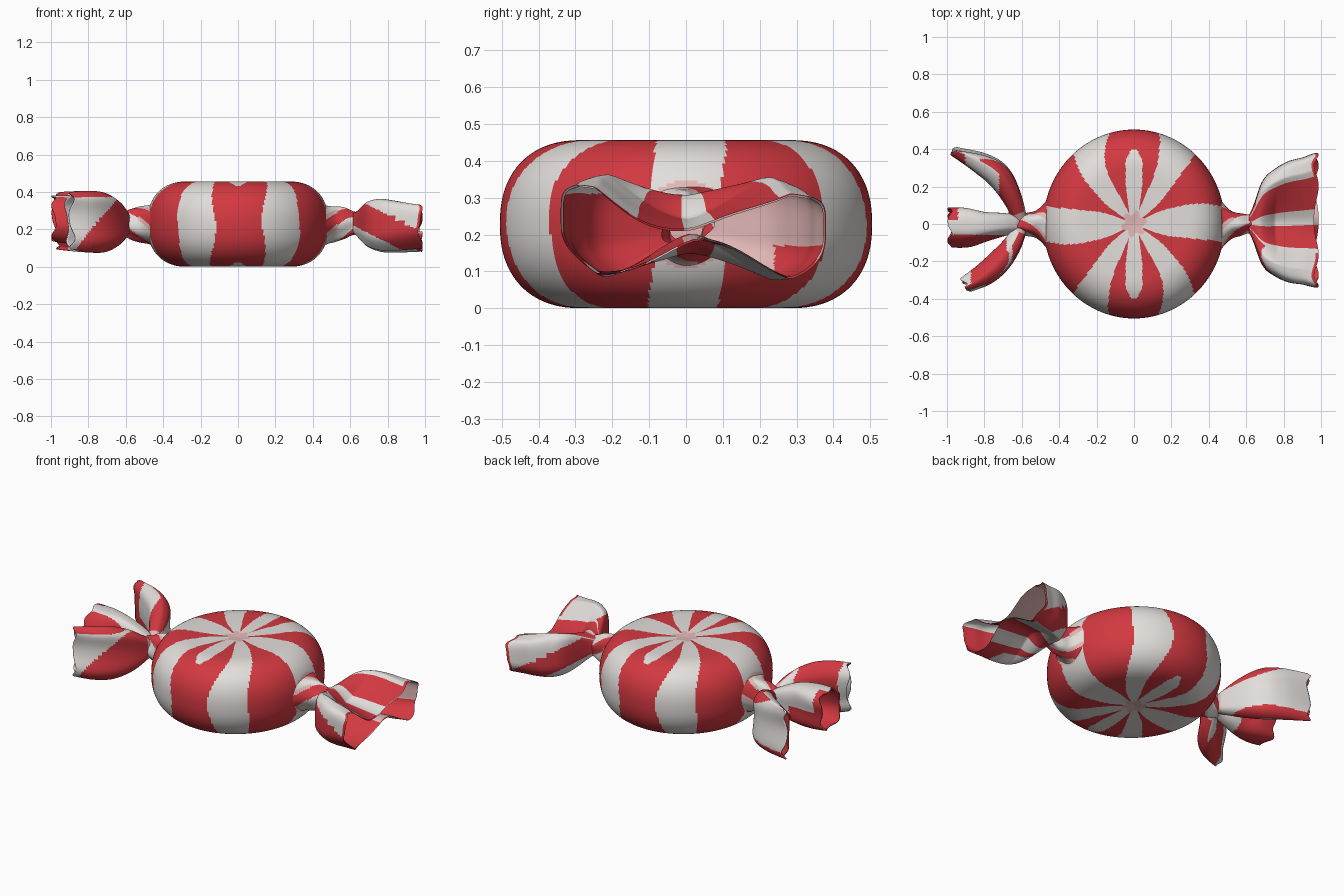
import bpy, bmesh
from math import sin, cos, pi, atan2, degrees, hypot, copysign
from mathutils import Vector

cube = bpy.data.objects.get("Cube")
if cube:
    bpy.data.objects.remove(cube, do_unlink=True)


def material(name, rgb):
    m = bpy.data.materials.new(name)
    m.use_nodes = True
    m.diffuse_color = (*rgb, 1)
    m.node_tree.nodes["Principled BSDF"].inputs["Base Color"].default_value = (*rgb, 1)
    return m


MATS = [material("candy red", (0.65, 0.04, 0.052)),
        material("candy white", (0.76, 0.73, 0.71)),
        material("blended pink", (0.76, 0.48, 0.47))]
RED, WHITE, PINK = range(3)
MID = 0.228


def ramp(u, vals):
    """Smooth curve through evenly spaced values."""
    n = len(vals) - 1
    i = min(int(u * n), n - 1)
    t = u * n - i
    a, b, c, d = (vals[min(max(k, 0), n)] for k in range(i - 1, i + 3))
    return b + t * (c - a + t * (2 * a - 5 * b + 4 * c - d + t * (3 * (b - c) + d - a))) / 2


def spow(x, p):
    return copysign(abs(x) ** p, x)


def loft(name, rows, cols, point, colour, thickness=0):
    """Closed rings joined into a tube, coloured by a rule."""
    bm = bmesh.new()
    rings = [[bm.verts.new(point(r / rows, c / cols)) for c in range(cols)]
             for r in range(rows + 1)]
    for r in range(rows):
        for c in range(cols):
            d = (c + 1) % cols
            f = bm.faces.new((rings[r][c], rings[r][d], rings[r + 1][d], rings[r + 1][c]))
            f.material_index = colour((r + .5) / rows, (c + .5) / cols, f.calc_center_median())
            f.smooth = True
    bmesh.ops.remove_doubles(bm, verts=bm.verts, dist=1e-5)
    bmesh.ops.recalc_face_normals(bm, faces=bm.faces)
    me = bpy.data.meshes.new(name)
    bm.to_mesh(me)
    bm.free()
    for m in MATS:
        me.materials.append(m)
    ob = bpy.data.objects.new(name, me)
    bpy.context.collection.objects.link(ob)
    if thickness:
        mod = ob.modifiers.new("paper", 'SOLIDIFY')
        mod.thickness = thickness
        mod.offset = 0
    return ob


# Round candy body: flat dimpled faces and a bulging rim
def body_point(u, v):
    t = abs(2 * u - 1)
    side = copysign(1, u - .5)
    if t > .5:
        r = .28 * (1 - t) * 2
        z = MID - .01 * max(0, 1 - r / .2) ** 2
    else:
        a = t * pi
        r = .28 + .22 * cos(a) ** .87
        z = MID * sin(a) ** .87
    ang = 2 * pi * v
    return Vector((r * .97 * cos(ang), r * 1.01 * sin(ang), MID + side * z))


def body_colour(u, v, p):
    t = 1 - abs(2 * u - 1)
    r = hypot(p.x, p.y)
    if t < .5 and r < .06 + .012 * sin(12 * pi * v) or hypot(p.y, p.z - MID) < .12:
        return PINK
    swirl = 9 * (MID - p.z) + 1.5 * sin(14 * (p.z - MID)) - .5
    ang = (degrees(atan2(p.y, p.x)) + swirl) % 360
    off = abs((ang + 60) % 60 - 30)
    if abs(ang % 180 - 90) < 30:
        # Wide stripe holding a pale petal on both flat faces
        petal = min(.045, .018 + .12 * r) * min(1, max(0, .4 - r) * 16) ** .5
        if t < .8 and r < .4 and abs(p.x) < petal:
            return WHITE
        width = ramp(t, (22, 24, 25, 19, 14))
    else:
        width = ramp(t, (5, 6, 12, 17, 19))
    return RED if off < width else WHITE


loft("candy_body", 140, 288, body_point, body_colour)


# Pinched necks between body and wrapper ends
def make_neck(name, side):
    def point(u, v):
        a = 2 * pi * v
        pleat = 1 + .10 * u * cos(5 * a + 5 * u + side) + .04 * sin(3 * a - 4 * u)
        return Vector((side * (.42 + .25 * u),
                       ramp(u, (.2, .125, .075, .06, .05, .07)) * cos(a) * pleat,
                       MID + ramp(u, (.14, .105, .095, .083, .06, .06)) * sin(a) * pleat))

    def colour(u, v, p):
        s = sin(6 * pi * v + 7 * (u - .4) - .7 * side)
        if u < .45 and abs(s) < .4:
            return PINK
        return RED if s > .15 else WHITE

    loft(name, 36, 96, point, colour)


make_neck("left_neck", 1)
make_neck("right_neck", -1)

# Left wrapper end: one wide fan pinched along its middle, with a lining
FAN_WIDTH = (.05, .225, .29, .325, .34, .36)
FAN_HEIGHT = (.055, .135, .162, .158, .147, .135)


def fan_point(u, v, inset=0):
    a = 2 * pi * v
    s = spow(cos(a), .8)
    pinch = 1 - min(1, 2.5 * u) * .86 * (1 - min(1, abs(s) * 1.35) ** 1.5)
    fold = u * (.02 * sin(5 * s + .6) - .045 * (1 - s * s))
    high = max(ramp(u, FAN_HEIGHT) * pinch - inset, .003)
    return Vector((.615 + .36 * u + .012 * u * sin(7 * a),
                   (ramp(u, FAN_WIDTH) - inset) * s + .02 * u,
                   MID + .005 + fold + high * spow(sin(a), .5)))


def fan_colour(u, v, p):
    s = (p.y - .02 * u) / ramp(u, FAN_WIDTH)
    if u > .96 and abs(s) > .5:
        return RED
    if s < -.5:
        # Slanting band round the front lobe
        red = -.1 < p.z - MID + .5 * (p.x - .8) < .05
    elif s > .75:
        # Slanting band round the back lobe
        red = abs(p.z - .2 + .6 * (p.x - .72)) < .065
    elif v < .5:
        red = .15 < s < .66 or -.42 < s < -.08
    else:
        red = -.5 < s < -.35 or -.1 < s < .25
    return RED if red else WHITE


def lining_point(u, v):
    return fan_point(u, v, .006)


def lining_colour(u, v, p):
    if p.y > 0:
        return RED if p.y > .24 and p.z < .17 else PINK
    return WHITE if p.z > .31 else RED


loft("left_wrapper_fan", 48, 180, fan_point, fan_colour)
loft("left_wrapper_lining", 48, 180, lining_point, lining_colour)


# Right wrapper end: three upright folded lobes
def make_lobe(name, xs, ys, thick, high, lift, phase, facing, is_red):
    def centre(u):
        return Vector((ramp(u, xs), ramp(u, ys), MID + lift * u))

    def point(u, v):
        a = 2 * pi * v
        w = min(u, .98)
        d = (centre(w + .02) - centre(w)).normalized()
        n = Vector((-d.y, d.x, 0))
        c, s = spow(cos(a), .8), spow(sin(a), .7)
        crease = u * .014 * sin(3 * s + phase)
        p = centre(u) + n * (ramp(u, thick) * c + crease)
        p.z += ramp(u, high) * s
        p.x += .012 * u * sin(5 * a + phase)
        return p

    def colour(u, v, p):
        if u < .1:
            return PINK
        return RED if is_red(cos(2 * pi * (v - facing)) > 0, p) else WHITE

    loft(name, 40, 96, point, colour, .008)


def back_red(outer, p):
    if outer:
        return p.z > .34 - .5 * (p.x + .7) or p.z < .13
    return p.x < -.9 or p.x > -.72 or .15 < p.z < .2


def middle_red(top, p):
    if top:
        return p.y < -.055 or p.x < -.94 and p.y > .02
    return p.x < -.75


def front_red(outer, p):
    if outer:
        return p.z > .37 or p.z < .3 + 1.2 * (p.x + .7)
    return -.87 < p.x < -.68


HIGH = (.045, .115, .155, .16, .15)
make_lobe("right_wrapper_back_lobe", (-.60, -.655, -.725, -.82, -.965),
          (.01, .15, .26, .325, .385), (.03, .05, .062, .05, .012),
          HIGH, .018, .8, .5, back_red)
make_lobe("right_wrapper_middle_lobe", (-.60, -.69, -.79, -.89, -.985),
          (0, 0, -.01, -.015, -.015), (.04, .055, .07, .095, .095),
          (.045, .09, .12, .125, .12), .03, 2.4, .25, middle_red)
make_lobe("right_wrapper_front_lobe", (-.60, -.65, -.72, -.80, -.90),
          (-.01, -.11, -.2, -.27, -.325), (.03, .045, .055, .05, .03),
          HIGH, .018, 4.2, 0, front_red)
